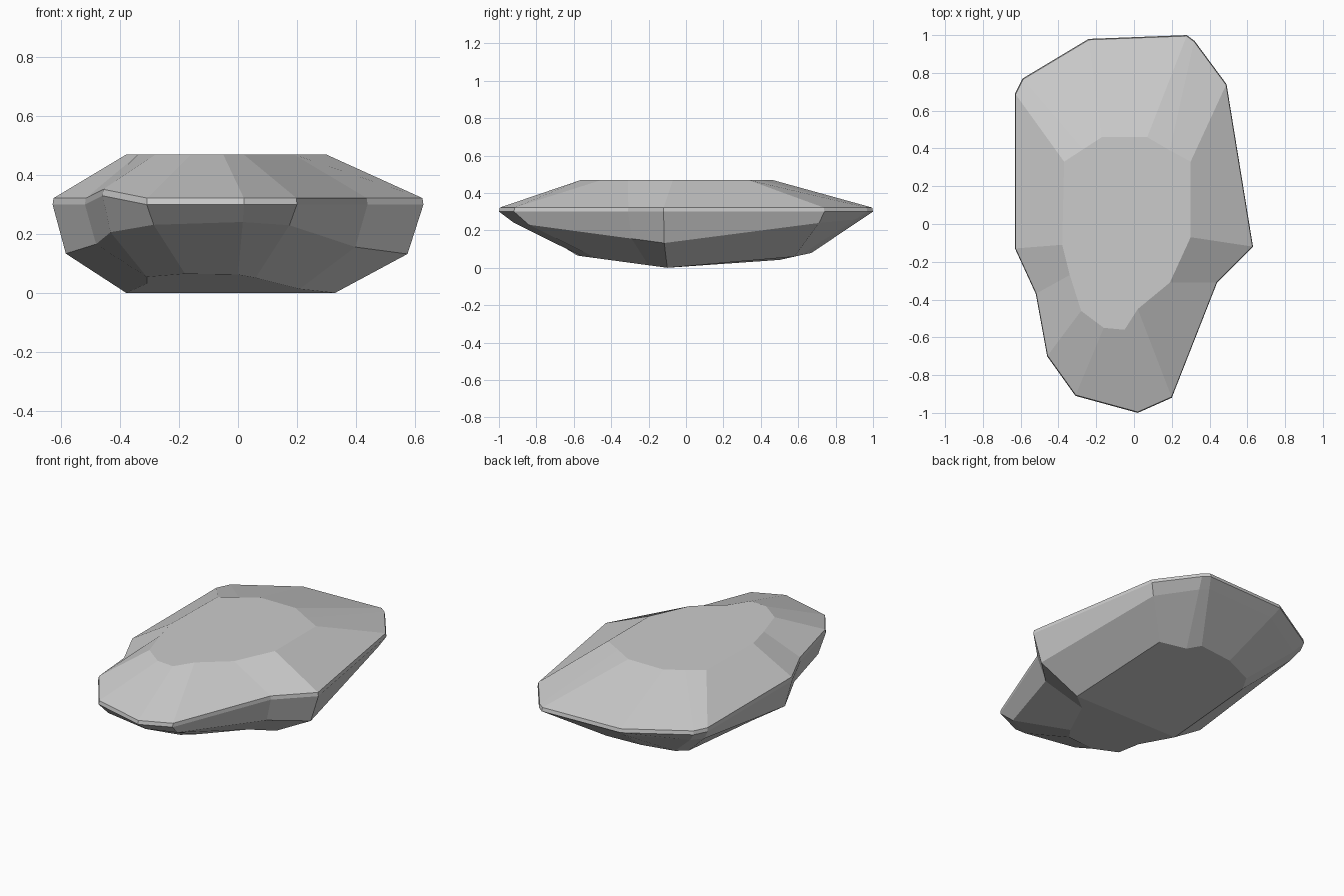
import bpy, bmesh

if "Cube" in bpy.data.objects:
    bpy.data.objects.remove(bpy.data.objects["Cube"])

# Faceted boulder: each corner lists top-face, widest-rim and underside (x, y)
CORNERS = [
    ((.30, -.07), (.63, -.12), (.33, -.10)),
    ((.30, .33), (.49, .74), (.30, .58)),
    ((.19, .39), (.32, .97), (.13, .61)),
    ((.07, .46), (.28, 1.0), (.07, .67)),
    ((-.17, .46), (-.24, .98), (-.15, .65)),
    ((-.27, .395), (-.59, .77), (-.33, .58)),
    ((-.37, .33), (-.63, .69), (-.37, .50)),
    ((-.38, -.11), (-.63, -.13), (-.38, -.10)),
    ((-.34, -.27), (-.52, -.37), (-.31, -.33)),
    ((-.28, -.46), (-.46, -.70), (-.31, -.50)),
    ((-.16, -.55), (-.31, -.91), (-.18, -.58)),
    ((-.05, -.56), (.02, -1.0), (0, -.56)),
    ((.02, -.45), (.20, -.92), (.06, -.48)),
    ((.19, -.31), (.44, -.31), (.21, -.20)),
]
KEEL = (0, 7)      # corners joined by the low crease of the underside
RAISED = 9         # corner where the rim kicks upward


def under_z(y):
    """Height of the keeled underside."""
    d = y + .10
    return -.135 * d if d < 0 else .07 * d + max(0, y - .5) * .15


def corner_column(bm, i, top, rim, low):
    """Vertices of one corner, from the top face down to the underside."""
    lift = .03 if i == RAISED else 0
    rim_z = .30 + lift
    low_z = under_z(low[1])
    t = .18
    mx, my = (r + (l - r) * t for r, l in zip(rim, low))
    # Bulging belly on the flanks, running into the rim at both ends
    mid_z = min(.13 + .135 * abs(my + .10), rim_z + (low_z - rim_z) * t)
    points = [(*top, .47),
              (rim[0] * .995, rim[1] * .995, .322 + lift),
              (*rim, rim_z),
              (mx, my, mid_z),
              (*low, low_z)]
    return [bm.verts.new(p) for p in points]


bm = bmesh.new()
cols = [corner_column(bm, i, *c) for i, c in enumerate(CORNERS)]

# Sloping sides between neighbouring corners
for i, a in enumerate(cols):
    b = cols[(i + 1) % len(cols)]
    for k in range(4):
        bm.faces.new((a[k], a[k + 1], b[k + 1], b[k]))

# Flat top and two underside planes meeting at the keel
bm.faces.new([c[0] for c in cols])
low = [c[-1] for c in cols]
k0, k1 = KEEL
bm.faces.new(low[k0:k1 + 1])
bm.faces.new(low[k1:] + low[:k0 + 1])
bmesh.ops.recalc_face_normals(bm, faces=bm.faces)

mesh = bpy.data.meshes.new("boulder")
bm.to_mesh(mesh)
bm.free()
bpy.context.collection.objects.link(bpy.data.objects.new("boulder", mesh))
